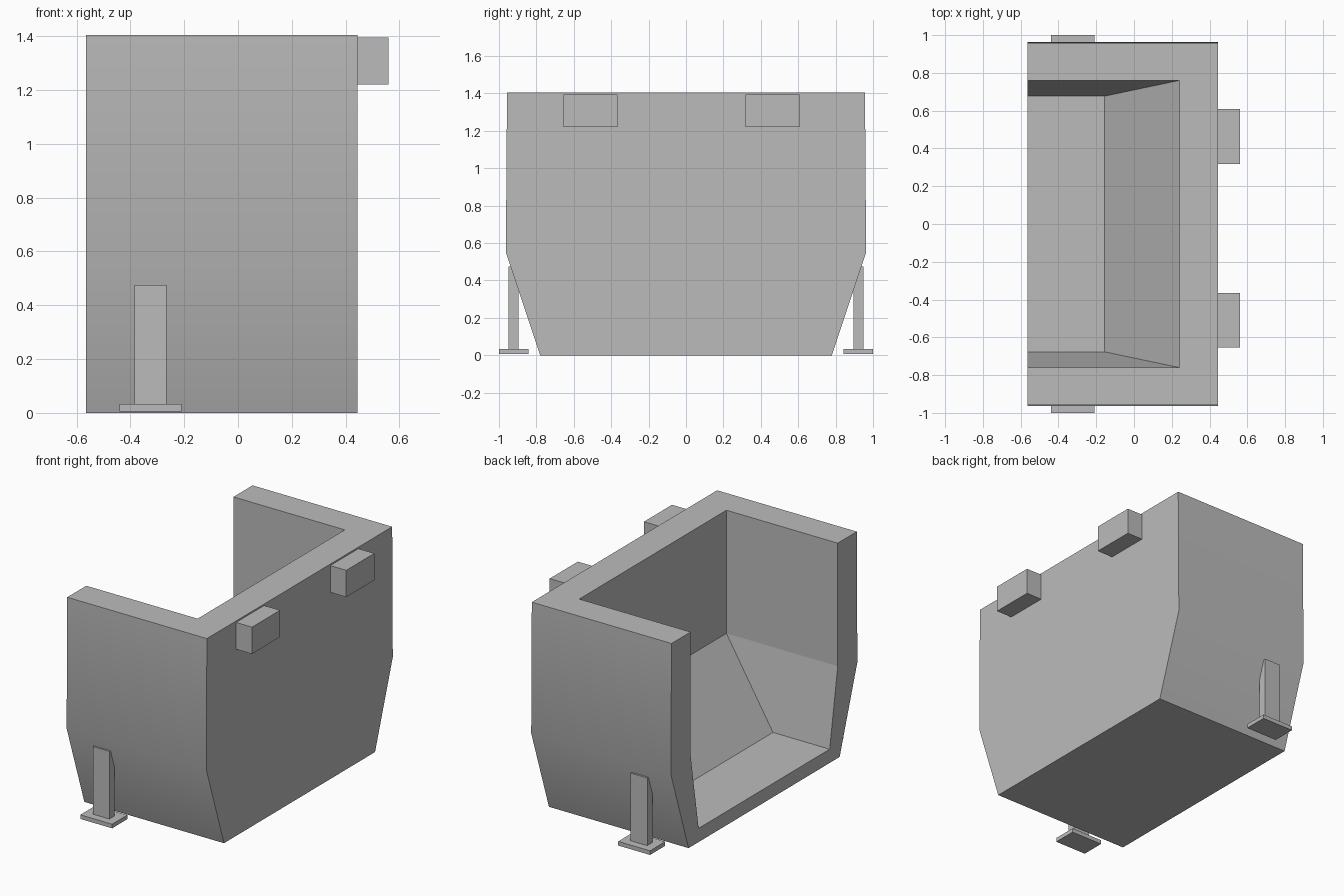
import bpy
import bmesh
from mathutils import Matrix, Vector

cube = bpy.data.objects.get("Cube")
if cube:
    bpy.data.objects.remove(cube, do_unlink=True)

# Single material
grey = bpy.data.materials.new("plain grey")
grey.use_nodes = True
COLOUR = (0.5, 0.5, 0.5, 1.0)
grey.diffuse_color = COLOUR
grey.node_tree.nodes["Principled BSDF"].inputs["Base Color"].default_value = COLOUR


def finish(bm, name):
    bmesh.ops.recalc_face_normals(bm, faces=bm.faces)
    mesh = bpy.data.meshes.new(name)
    bm.to_mesh(mesh)
    bm.free()
    mesh.materials.append(grey)
    obj = bpy.data.objects.new(name, mesh)
    bpy.context.collection.objects.link(obj)
    return obj


def box(name, low, high):
    low, high = Vector(low), Vector(high)
    bm = bmesh.new()
    matrix = Matrix.Translation((low + high) / 2) @ Matrix.Diagonal((high - low).to_4d())
    bmesh.ops.create_cube(bm, size=1, matrix=matrix)
    return finish(bm, name)


# Bucket: outer and inner U-shaped sections (half width, height), top to bottom
FRONT, BACK, TOP = -0.565, 0.445, 1.405
outer_half = [(0.957, TOP), (0.963, 0.55), (0.78, 0)]
inner_half = [(0.76, TOP), (0.76, 0.6), (0.677, 0.09)]
inner_depth = [0.24, 0.24, -0.155]

bm = bmesh.new()


def section(half, depths):
    points = [(x, -y, z) for (y, z), x in zip(half, depths)]
    points += [(x, -y, z) for x, y, z in reversed(points)]
    return [bm.verts.new(p) for p in points]


def bridge(a, b):
    return [bm.faces.new((a[i], a[i + 1], b[i + 1], b[i])) for i in range(len(a) - 1)]


outer_open = section(outer_half, [FRONT] * 3)
outer_shut = section(outer_half, [BACK] * 3)
inner_open = section(inner_half, [FRONT] * 3)
inner_shut = section(inner_half, inner_depth)

shell = bridge(outer_open, outer_shut)
bridge(inner_open, inner_shut)
bridge(outer_open, inner_open)
bm.faces.new(outer_shut)
# Upright inner wall, then the sloping ramp below it
bridge(inner_shut[:3], inner_shut[:2:-1])
# Rim: two arms and the long back edge
for end in (0, -1):
    bm.faces.new((outer_open[end], outer_shut[end], inner_shut[end], inner_open[end]))
bm.faces.new((outer_shut[0], outer_shut[-1], inner_shut[-1], inner_shut[0]))
# Only the bent outer sides are softly shaded
for i, face in enumerate(shell):
    face.smooth = i != 2
finish(bm, "bucket")

# Mounting blocks on the closed wall
for name, y in (("front_mount", -0.51), ("back_mount", 0.463)):
    box(name, (BACK - 0.005, y - 0.145, 1.22), (0.56, y + 0.145, 1.395))

# Support legs with flat feet
for name, side in (("front", -1), ("back", 1)):
    for part, x, y, z in (("leg", (-0.385, -0.265), (0.895, 0.95), (0.03, 0.475)),
                          ("foot", (-0.44, -0.21), (0.843, 1.0), (0.006, 0.033))):
        ys = sorted(side * v for v in y)
        box(name + "_" + part, (x[0], ys[0], z[0]), (x[1], ys[1], z[1]))
